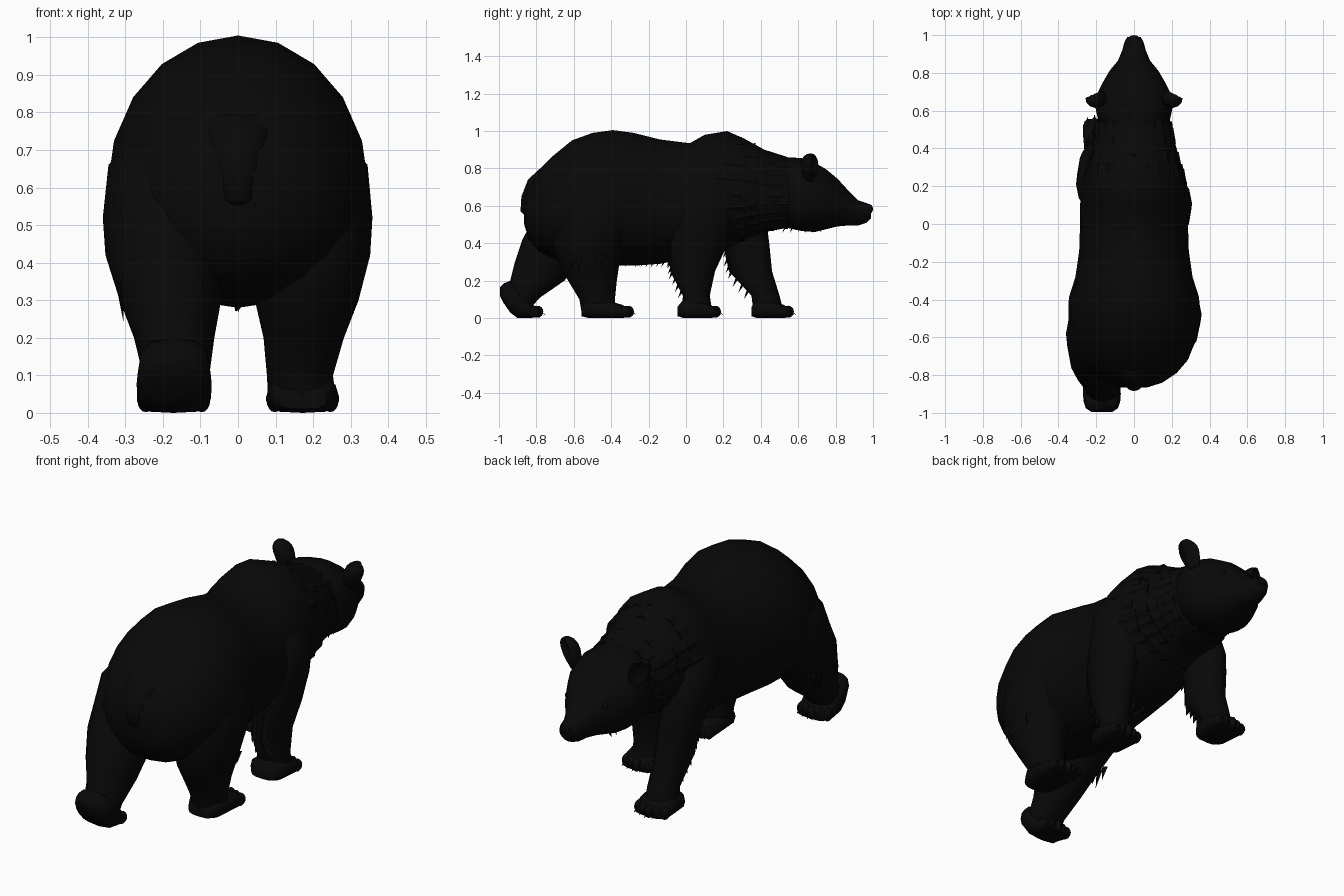
import bpy, bmesh, math, random
from mathutils import Vector

random.seed(4)
if "Cube" in bpy.data.objects:
    bpy.data.objects.remove(bpy.data.objects["Cube"], do_unlink=True)


def make_material(name, colour):
    mat = bpy.data.materials.new(name)
    mat.diffuse_color = colour
    mat.use_nodes = True
    bsdf = mat.node_tree.nodes["Principled BSDF"]
    bsdf.inputs["Base Color"].default_value = colour
    bsdf.inputs["Roughness"].default_value = 0.9
    return mat


BLACK = make_material("black fur", (0.0025, 0.0025, 0.0025, 1))


def finish(name, bm, smooth=True):
    bmesh.ops.recalc_face_normals(bm, faces=bm.faces)
    mesh = bpy.data.meshes.new(name)
    bm.to_mesh(mesh)
    bm.free()
    mesh.materials.append(BLACK)
    obj = bpy.data.objects.new(name, mesh)
    bpy.context.collection.objects.link(obj)
    if smooth:
        bpy.ops.object.select_all(action="DESELECT")
        obj.select_set(True)
        bpy.context.view_layer.objects.active = obj
        bpy.ops.object.shade_smooth_by_angle(angle=math.radians(50))
    return obj


def loft(name, rings):
    """Skin a list of point rings and cap both ends."""
    bm = bmesh.new()
    loops = [[bm.verts.new(p) for p in ring] for ring in rings]
    n = len(loops[0])
    for a, b in zip(loops, loops[1:]):
        for i in range(n):
            j = (i + 1) % n
            bm.faces.new((a[i], a[j], b[j], b[i]))
    bm.faces.new(loops[0])
    bm.faces.new(loops[-1])
    return finish(name, bm)


def power(v, e):
    return math.copysign(abs(v) ** e, v)


def trunk_ring(y, top, bottom, half, x=0, waist=0.45, n=20, e=1.0):
    """Upright ring across y, widest at the waist fraction of its height."""
    mid = bottom + (top - bottom) * waist
    pts = []
    for i in range(n):
        a = math.tau * i / n
        s = power(math.sin(a), e)
        h = top - mid if s > 0 else mid - bottom
        pts.append((x + half * power(math.cos(a), e), y, mid + h * s))
    return pts


def limb_ring(x, y, z, rx, ry, n=12):
    return [(x + rx * math.cos(math.tau * i / n),
             y + ry * math.sin(math.tau * i / n), z) for i in range(n)]


def add_tuft(bm, base, direction, normal, length, width):
    """Flat pointed lock, lying across the given normal."""
    d = Vector(direction).normalized()
    side = d.cross(Vector(normal)).normalized() * width
    over = d.cross(side).normalized() * width * 0.4
    base = Vector(base)
    ring = [bm.verts.new(base + o) for o in (side, over, -side, -over)]
    tip = bm.verts.new(base + d * length)
    for i in range(4):
        bm.faces.new((ring[i], ring[(i + 1) % 4], tip))
    bm.faces.new(ring)


def ball(name, centre, scale, segments=12):
    bm = bmesh.new()
    bmesh.ops.create_uvsphere(bm, u_segments=segments, v_segments=8, radius=1)
    for v in bm.verts:
        v.co = Vector([c * s for c, s in zip(v.co, scale)]) + Vector(centre)
    return finish(name, bm)


# Torso, from rump to neck: y, top, bottom, half width
torso = [
    (-.865, .65, .50, .07), (-.84, .71, .42, .15), (-.79, .79, .36, .225),
    (-.72, .86, .32, .285), (-.61, .95, .29, .33), (-.5, .99, .28, .348),
    (-.39, 1.005, .28, .345), (-.28, .99, .28, .31), (-.14, .955, .29, .29),
    (.02, .935, .32, .285), (.1, .98, .34, .285), (.22, 1.0, .37, .28),
    (.31, .96, .42, .25), (.42, .9, .46, .22), (.53, .865, .48, .20),
    (.62, .83, .50, .15)]
loft("torso", [trunk_ring(*r) for r in torso])

# Head and muzzle
head = [
    (.48, .84, .54, .13), (.55, .86, .48, .19), (.62, .855, .465, .205),
    (.69, .83, .46, .195), (.75, .795, .475, .165), (.81, .745, .49, .13),
    (.865, .685, .495, .085), (.92, .63, .495, .062), (.965, .615, .51, .05),
    (.99, .605, .535, .035)]
loft("head", [trunk_ring(*r, n=16, waist=.5, e=.92) for r in head])
ball("nose", (0, .972, .583), (.036, .028, .028))

# Tail, a flat wedge lying against the rump
tail = [(0, -.74, .80, .095, .04), (0, -.79, .74, .085, .055),
        (0, -.825, .65, .062, .055), (0, -.84, .57, .045, .045),
        (0, -.835, .552, .035, .03)]
loft("tail", [limb_ring(*r) for r in tail])

# Legs: x, y, z, x radius, y radius
legs = {
    "left_hind_leg": [
        (.16, -.46, .78, .09, .13), (.20, -.46, .66, .145, .21),
        (.20, -.48, .52, .158, .22), (.197, -.52, .42, .155, .2),
        (.183, -.52, .3, .138, .165), (.175, -.5, .2, .107, .13),
        (.165, -.475, .1, .088, .095), (.17, -.47, .04, .09, .09)],
    "right_hind_leg": [
        (-.16, -.53, .78, .09, .13), (-.20, -.55, .66, .145, .21),
        (-.20, -.58, .52, .16, .24), (-.195, -.65, .42, .158, .225),
        (-.18, -.74, .3, .135, .175), (-.17, -.795, .2, .107, .145),
        (-.165, -.875, .11, .09, .095), (-.165, -.895, .05, .09, .06)],
    "left_front_leg": [
        (.13, .12, .83, .06, .08), (.195, .11, .7, .112, .15),
        (.2, .085, .52, .105, .17), (.19, .06, .38, .095, .155),
        (.175, .035, .25, .085, .12), (.17, .055, .12, .078, .072),
        (.17, .06, .04, .085, .08)],
    "right_front_leg": [
        (-.13, .18, .83, .06, .08), (-.195, .21, .7, .112, .15),
        (-.2, .27, .52, .1, .16), (-.19, .32, .4, .095, .125),
        (-.175, .345, .25, .085, .115), (-.17, .425, .12, .078, .075),
        (-.17, .44, .04, .085, .08)]}
for name, rings in legs.items():
    loft(name, [limb_ring(*r) for r in rings])

# Paws with toes and claws: x, heel y, toe y
paws = {"left_hind": (.172, -.56, -.30), "left_front": (.172, -.045, .165),
        "right_front": (-.172, .35, .555), "right_hind": (-.17, -.93, -.785)}
for name, (x, heel, toe) in paws.items():
    span = toe - heel
    rings = [(heel, .06, .01, .065), (heel + span * .15, .1, 0, .09),
             (heel + span * .55, .095, 0, .097), (heel + span * .85, .07, 0, .097),
             (toe, .045, .008, .078)]
    if name == "right_hind":
        rings = [(-.995, .165, .12, .055), (-.975, .185, .08, .085), (-.94, .2, .03, .097),
                 (-.9, .17, 0, .1), (-.84, .085, 0, .098), (toe, .05, .005, .08)]
    loft(name + "_paw", [trunk_ring(*r, x=x, n=12, e=.7) for r in rings])
    bm = bmesh.new()
    for i in range(5):
        tx = x + (i - 2) * .037
        ty = toe - .012 * abs(i - 2)
        ball(name + "_toe", (tx, ty - .008, .034), (.022, .03, .032), 8)
        add_tuft(bm, (tx, ty + .008, .035), (0, 1, -.7), (0, 0, 1), .036, .009)
    finish(name + "_claws", bm, False)

# Rounded ears with a dished front and a root sunk in the head, and eyes
for side, label in ((1, "left"), (-1, "right")):
    bm = bmesh.new()
    bmesh.ops.create_uvsphere(bm, u_segments=12, v_segments=8, radius=1)
    turn = -side * .45
    for v in bm.verts:
        x, y, z = v.co
        y = min(y, 1 - y)
        x, y, z = x * .052, y * .05, z * (.056 if z > 0 else .1)
        v.co = (side * (.203 + z * .3) + x * math.cos(turn) - y * math.sin(turn),
                .665 + x * math.sin(turn) + y * math.cos(turn), .825 + z)
    finish(label + "_ear", bm)
    ball(label + "_eye", (side * .108, .818, .668), (.014, .014, .012), 8)

# Ruff: rows of locks around the neck and shoulders, swept backwards
bm = bmesh.new()
for y, top, bottom, half in ((.52, .865, .48, .205), (.44, .89, .462, .218),
                             (.36, .932, .44, .242), (.29, .965, .41, .262)):
    for px, py, pz in trunk_ring(y, top, bottom, half, n=24):
        out = Vector((px, 0, pz - (top + bottom) / 2)).normalized()
        lift = .05 + .3 * abs(out.x)
        py += random.uniform(-.03, .03)
        base = Vector((px, py, pz)) - out * .01
        add_tuft(bm, base, (out.x * lift, -1, out.z * lift), out,
                 random.uniform(.08, .13), .034)
finish("neck_ruff", bm, False)

# Ragged fur under the belly, throat and jaw
bm = bmesh.new()
for i in range(14):
    y = -.36 + i * .028
    for x in (-.06, 0, .06):
        add_tuft(bm, (x, y, .32), (random.uniform(-.2, .2), -.5, -1), (0, 1, 0),
                 random.uniform(.035, .06), .02)
for i in range(9):
    y = .42 + i * .04
    for x in (-.07, 0, .07):
        add_tuft(bm, (x, y, .505), (x, -.5, -1), (0, 1, 0),
                 random.uniform(.04, .06), .018)
finish("underside_fur", bm, False)

# Fur down the back of each front leg
bm = bmesh.new()
for name in ("left_front_leg", "right_front_leg"):
    lower = legs[name][2:-1]
    for (x0, y0, z0, _, b0), (x1, y1, z1, _, b1) in zip(lower, lower[1:]):
        for t in (0, .25, .5, .75):
            x, back, z = (p + (q - p) * t for p, q in ((x0, x1), (y0 - b0, y1 - b1), (z0, z1)))
            for off in (-.03, .025):
                add_tuft(bm, (x + off, back + .015, z), (off, -.5, -1), (0, 1, 0),
                         random.uniform(.04, .06), .022)
# Shaggy locks on the outside of the thighs
for side, y in ((1, -.52), (-1, -.68)):
    for i in range(5):
        add_tuft(bm, (side * .315, y - .08 + i * .04, .34),
                 (-side * .1, -.2, -1), (side, 0, 0), random.uniform(.06, .1), .024)
finish("leg_fur", bm, False)
